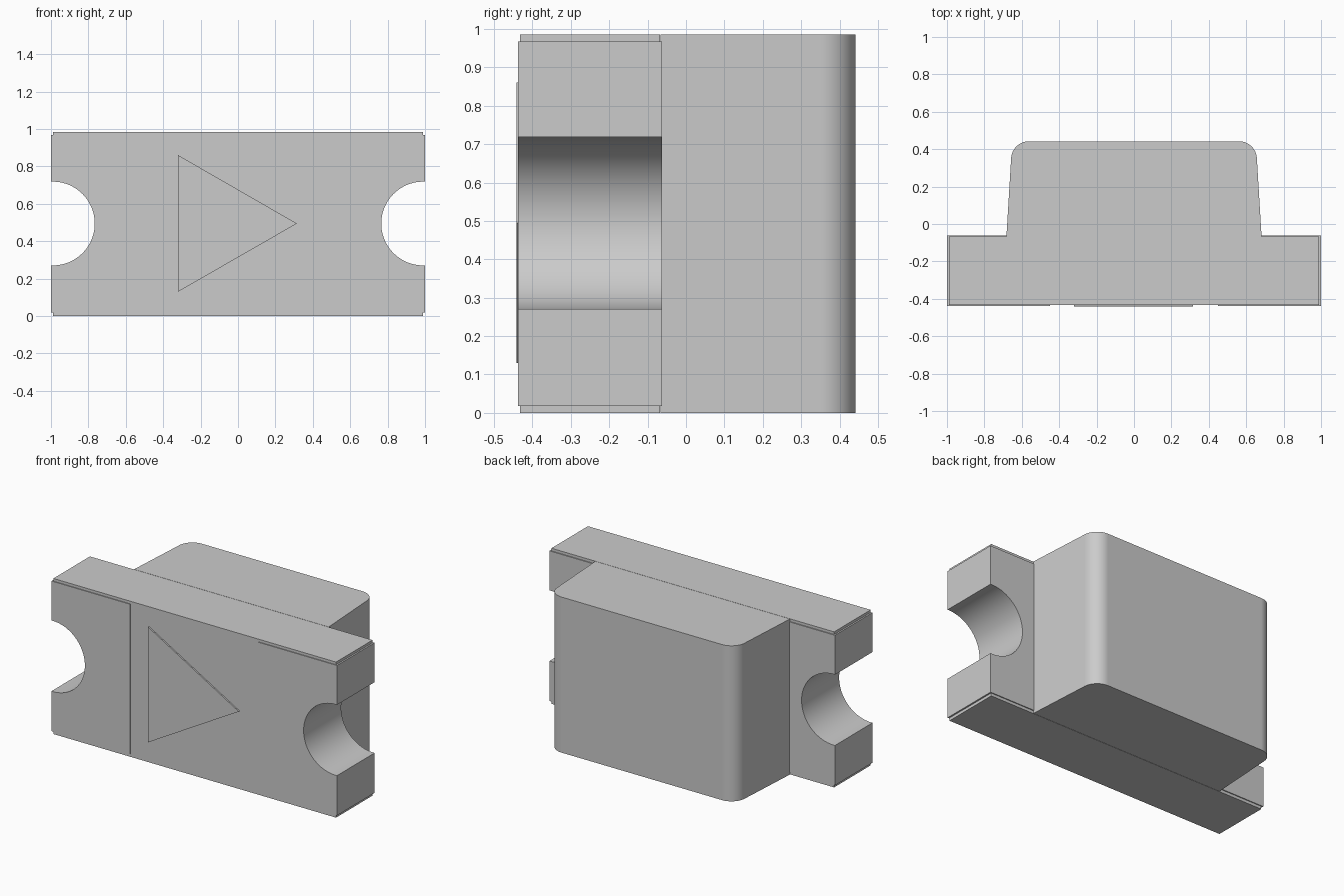
import bpy, bmesh, math

cube = bpy.data.objects.get("Cube")
if cube:
    bpy.data.objects.remove(cube, do_unlink=True)

grey = bpy.data.materials.new("light grey")
grey.use_nodes = True
colour = (0.6, 0.6, 0.6, 1)
grey.diffuse_color = colour
grey.node_tree.nodes["Principled BSDF"].inputs["Base Color"].default_value = colour

HEIGHT = 0.985
MID = HEIGHT / 2 + 0.002
HOLE_X, HOLE_R = 0.99, 0.224


def arc(cx, cy, r, start, end, steps):
    """Points along a circular arc, angles in degrees."""
    angles = [math.radians(start + (end - start) * i / steps) for i in range(steps + 1)]
    return [(cx + r * math.cos(a), cy + r * math.sin(a)) for a in angles]


def prism(name, outline, low, high, axis):
    """Extrude an outline along y (points are x, z) or z (points are x, y)."""
    place = (lambda p, t: (p[0], t, p[1])) if axis == "y" else (lambda p, t: (p[0], p[1], t))
    bm = bmesh.new()
    face = bm.faces.new([bm.verts.new(place(p, low)) for p in outline])
    extruded = bmesh.ops.extrude_face_region(bm, geom=[face])
    moved = [v for v in extruded["geom"] if isinstance(v, bmesh.types.BMVert)]
    bmesh.ops.translate(bm, verts=moved, vec=place((0, 0), high - low))
    bmesh.ops.recalc_face_normals(bm, faces=bm.faces)
    mesh = bpy.data.meshes.new(name)
    bm.to_mesh(mesh)
    bm.free()
    mesh.materials.append(grey)
    obj = bpy.data.objects.new(name, mesh)
    bpy.context.collection.objects.link(obj)
    bpy.ops.object.select_all(action="DESELECT")
    obj.select_set(True)
    bpy.context.view_layer.objects.active = obj
    bpy.ops.object.shade_smooth_by_angle(angle=math.radians(30))
    normals = obj.modifiers.new("Flat face normals", "WEIGHTED_NORMAL")
    normals.keep_sharp = True
    return obj


def mirrored(points):
    return [(-x, y) for x, y in reversed(points)]


# Circuit board with a half-round notch at each end
notch = arc(HOLE_X, MID, HOLE_R + 0.004, 270, 90, 40)
right_side = [(HOLE_X, 0)] + notch + [(HOLE_X, HEIGHT)]
prism("circuit_board", right_side + mirrored(right_side), -0.433, -0.068, "y")

# Plated end terminals wrapping the board, with plated notches
low, high = 0.018, HEIGHT - 0.017
plating = arc(HOLE_X, MID, HOLE_R, 270, 90, 40)
terminal = [(0.45, low), (1, low), (1, MID - HOLE_R)] + plating
terminal += [(1, MID + HOLE_R), (1, high), (0.45, high)]
for name, outline in (("left_terminal", terminal), ("right_terminal", mirrored(terminal))):
    prism(name, outline, -0.438, -0.062, "y")

# Thin plating layer behind the lens
prism("back_plating", [(-0.5, low), (0.5, low), (0.5, high), (-0.5, high)], -0.07, -0.062, "y")

# Triangular polarity mark on the front
prism("polarity_mark", [(-0.32, 0.13), (0.315, MID), (-0.32, 0.86)], -0.442, -0.433, "y")

# Tapered lens block with rounded back corners
lens_side = [(0.682, -0.066)] + arc(0.562, 0.347, 0.095, 3, 90, 14)
prism("lens", lens_side + mirrored(lens_side), 0, HEIGHT, "z")
